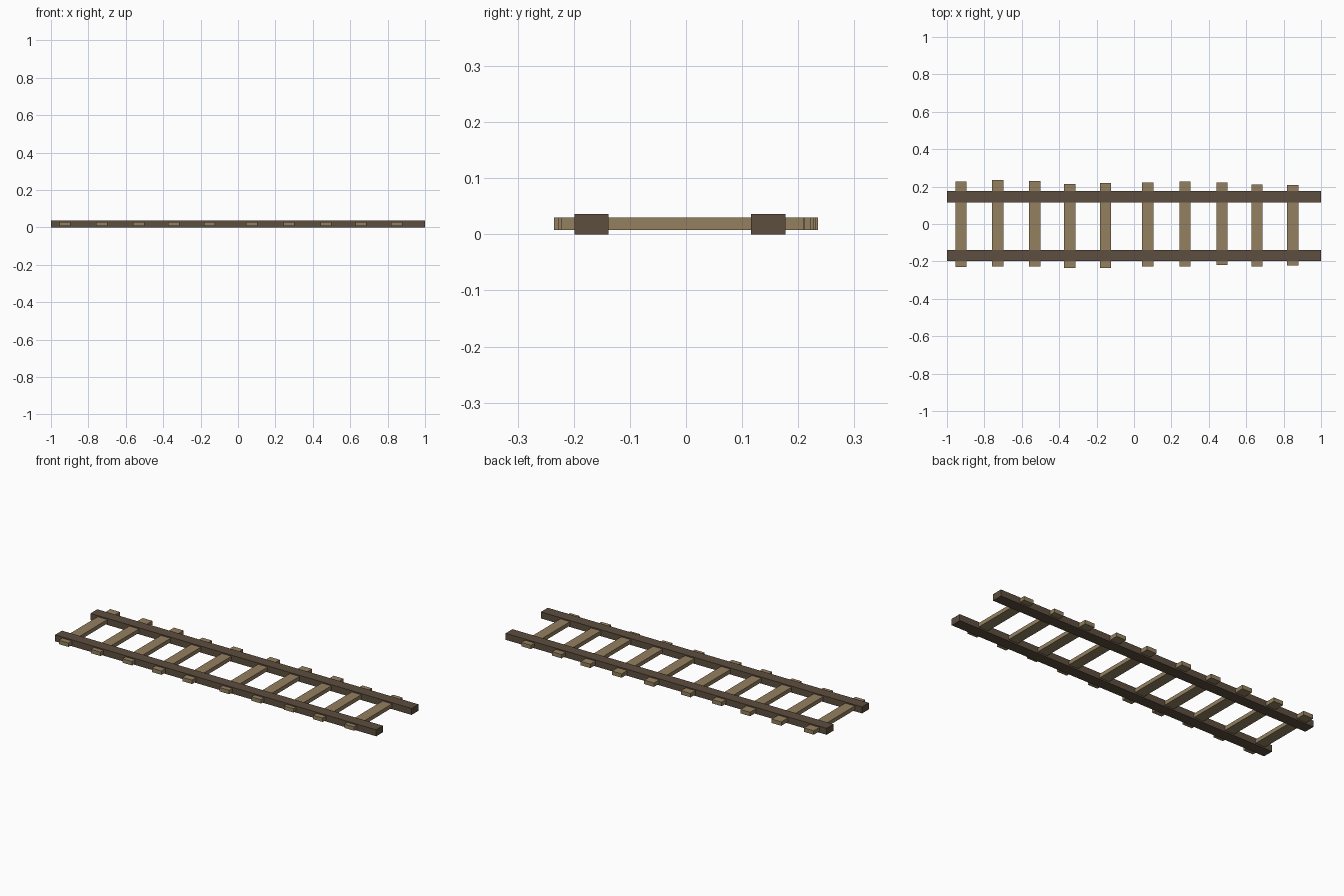
import bpy

if "Cube" in bpy.data.objects:
    bpy.data.objects.remove(bpy.data.objects["Cube"])


def material(name, color):
    m = bpy.data.materials.new(name)
    m.diffuse_color = (*color, 1)
    m.use_nodes = True
    m.node_tree.nodes["Principled BSDF"].inputs["Base Color"].default_value = m.diffuse_color
    return m


def box(name, x, y, z, mat):
    """Box from (min, max) ranges on each axis."""
    bpy.ops.mesh.primitive_cube_add(size=1, location=[(a + b) / 2 for a, b in (x, y, z)])
    ob = bpy.context.object
    ob.name = name
    ob.scale = [b - a for a, b in (x, y, z)]
    bpy.ops.object.transform_apply(location=False, rotation=False, scale=True)
    ob.data.materials.append(mat)
    return ob


dark_wood = material("dark_wood", (0.11, 0.076, 0.05))
light_wood = material("light_wood", (0.296, 0.214, 0.114))

# Long side rails
box("front_rail", (-1, 1), (-0.199, -0.138), (0, 0.0365), dark_wood)
box("back_rail", (-1, 1), (0.116, 0.177), (0, 0.0365), dark_wood)

# Unevenly cut and spaced rungs: x centre, front end, back end
rungs = [
    (-0.925, -0.230, 0.228), (-0.728, -0.226, 0.235), (-0.531, -0.227, 0.231),
    (-0.343, -0.234, 0.215), (-0.152, -0.235, 0.219), (0.074, -0.227, 0.223),
    (0.272, -0.226, 0.227), (0.470, -0.220, 0.223), (0.657, -0.228, 0.211),
    (0.849, -0.223, 0.209),
]
for i, (x, y0, y1) in enumerate(rungs, 1):
    box(f"rung_{i}", (x - 0.03, x + 0.03), (y0, y1), (0.008, 0.03), light_wood)
